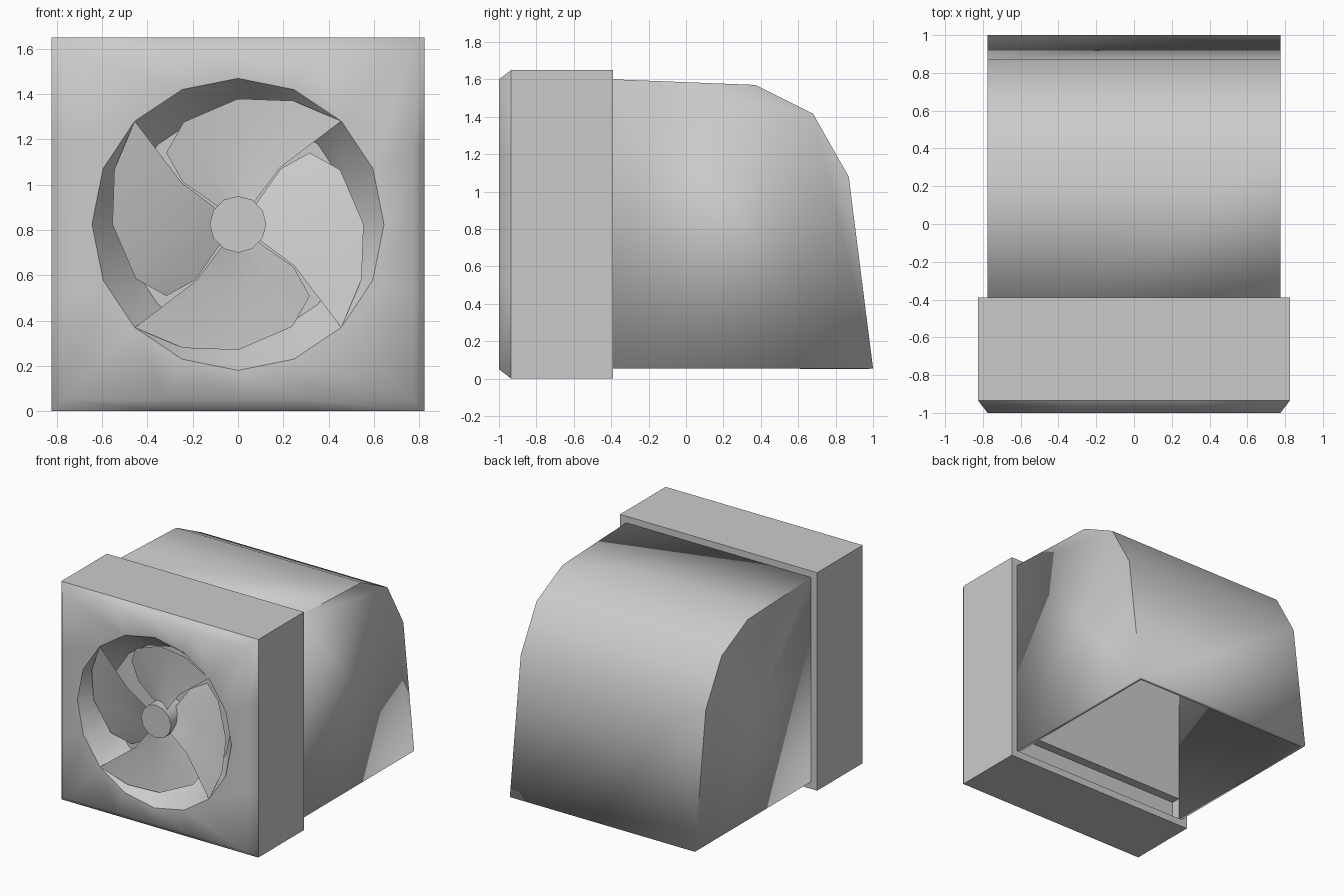
import bpy, bmesh
from math import sin, cos, radians, pi

if "Cube" in bpy.data.objects:
    bpy.data.objects.remove(bpy.data.objects["Cube"])

CENTER_Z = 0.825
GREY = (0.6, 0.6, 0.6, 1)
grey = bpy.data.materials.new("plain grey")
grey.use_nodes = True
grey.diffuse_color = GREY
grey.node_tree.nodes["Principled BSDF"].inputs["Base Color"].default_value = GREY


def finish(name, bm, smooth=True, limit=40, soft=()):
    """Turn a bmesh into an object; edges touching the soft vertices stay smooth."""
    bmesh.ops.recalc_face_normals(bm, faces=bm.faces)
    for f in bm.faces:
        f.smooth = smooth
    for e in bm.edges:
        if len(e.link_faces) == 2 and e.calc_face_angle(0) > radians(limit):
            e.smooth = any(v in soft for v in e.verts)
    mesh = bpy.data.meshes.new(name)
    bm.to_mesh(mesh)
    bm.free()
    mesh.materials.append(grey)
    obj = bpy.data.objects.new(name, mesh)
    bpy.context.collection.objects.link(obj)
    return obj


def ring(bm, size, y, square=False, sides=16):
    """A loop of points round the fan axis, on a circle or on a square."""
    points = []
    for i in range(sides):
        c, s = cos(2 * pi * i / sides), sin(2 * pi * i / sides)
        k = size / max(abs(c), abs(s)) if square else size
        points.append(bm.verts.new((k * c, y, CENTER_Z + k * s)))
    return points


def bridge(bm, a, b):
    for i in range(len(a)):
        j = (i + 1) % len(a)
        bm.faces.new((a[i], a[j], b[j], b[i]))


# Square housing with chamfered front and tapered fan opening
bm = bmesh.new()
rings = [ring(bm, 0.5, -0.8), ring(bm, 0.645, -1.0),
         ring(bm, 0.775, -1.0, True), ring(bm, 0.825, -0.935, True),
         ring(bm, 0.825, -0.39, True)]
for a, b in zip(rings, rings[1:]):
    bridge(bm, a, b)
bm.faces.new(rings[0])
bm.faces.new(rings[-1])
housing = finish("fan_housing", bm, limit=30, soft=set(rings[2]))

# Shallow slot low on the back of the housing, inside the hood
bm = bmesh.new()
bmesh.ops.create_cube(bm, size=1)
for v in bm.verts:
    v.co.x *= 1.5
    v.co.y = -0.46 if v.co.y < 0 else -0.3
    v.co.z = 0.055 if v.co.z < 0 else 0.22
cutter = finish("slot_cutter", bm, smooth=False)
cutter.hide_render = True
cutter.hide_set(True)
cut = housing.modifiers.new("slot", 'BOOLEAN')
cut.operation = 'DIFFERENCE'
cut.solver = 'EXACT'
cut.object = cutter

# Rain hood: curved sheet with two side walls, open at the bottom
profile = [(-0.39, 0.055), (-0.39, 1.6), (0.37, 1.57),
           (0.68, 1.415), (0.87, 1.08), (1.0, 0.055)]
bm = bmesh.new()
walls = [[bm.verts.new((x, y, z)) for y, z in profile] for x in (-0.775, 0.775)]
for wall in walls:
    bm.faces.new(wall)
for i in range(1, len(profile) - 1):
    bm.faces.new((walls[0][i], walls[0][i + 1], walls[1][i + 1], walls[1][i]))
hood = finish("rain_hood", bm)
shell = hood.modifiers.new("thickness", 'SOLIDIFY')
shell.thickness = 0.025
shell.offset = -1
shell.use_even_offset = True

# Hub
bm = bmesh.new()
front, back = ring(bm, 0.125, -0.98, sides=12), ring(bm, 0.125, -0.8, sides=12)
bridge(bm, front, back)
bm.faces.new(front)
bm.faces.new(back)
finish("fan_hub", bm)

# Four twisted blades: rows of (radius, angle, depth) from root to tip
tip = [(0.645, 45, -1.0), (0.598, 66, -0.97), (0.555, 90, -0.935),
       (0.512, 118, -0.88), (0.448, 135, -0.82)]
steps = [i / 4 for i in range(5)]
root = [(0.11, 54 + 84 * t, -0.95 + 0.09 * t) for t in steps]
middle = [(0.31, 53.5 + 89 * t, -0.965 + 0.125 * t) for t in steps]
for n in range(4):
    bm = bmesh.new()
    rows = []
    for row in (root, middle, tip):
        rows.append([bm.verts.new((r * cos(radians(a + 90 * n)), y,
                                   CENTER_Z + r * sin(radians(a + 90 * n))))
                     for r, a, y in row])
    for low, high in zip(rows, rows[1:]):
        for i in range(4):
            bm.faces.new((low[i], low[i + 1], high[i + 1], high[i]))
    finish(f"fan_blade_{n + 1}", bm, limit=60)
